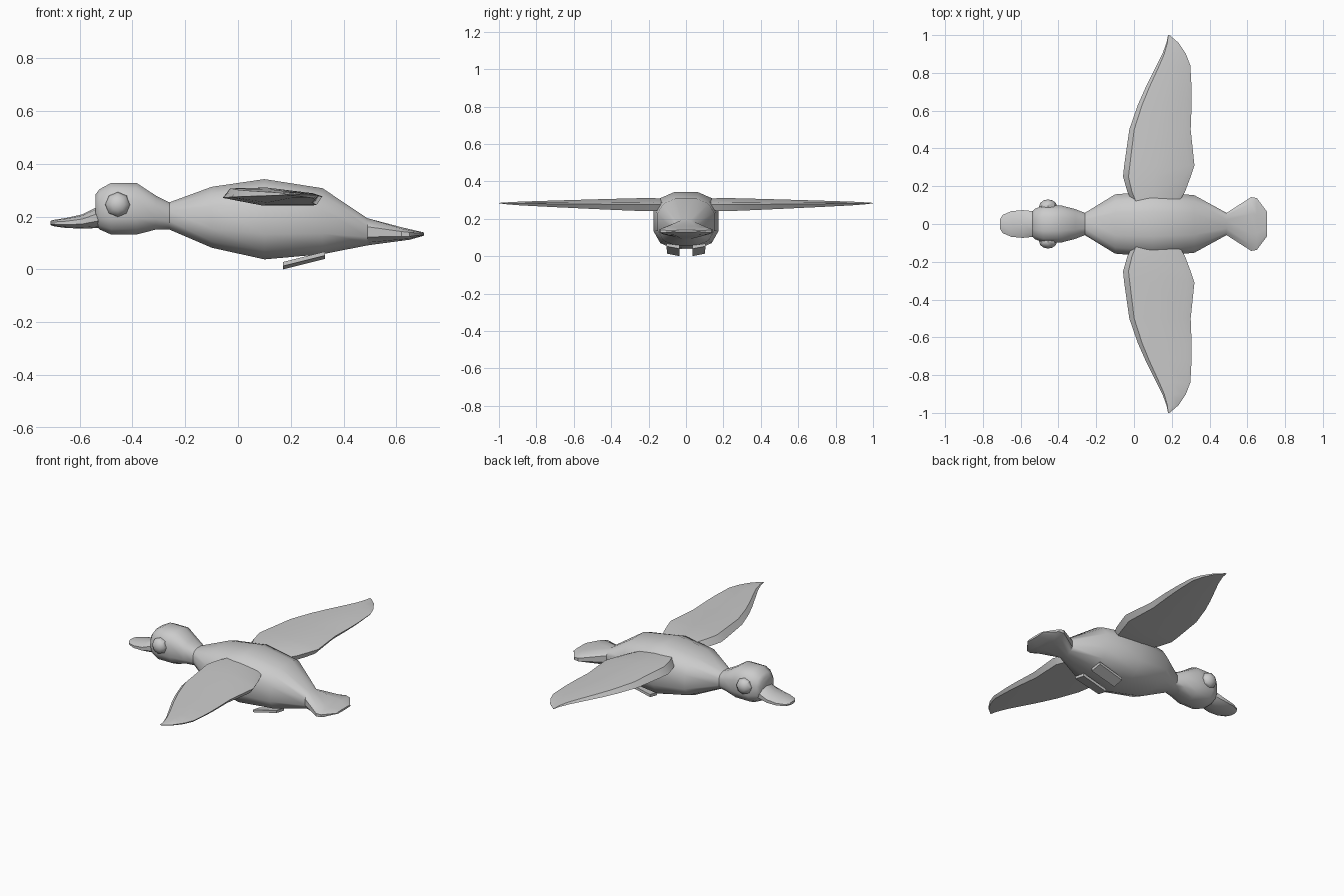
import bpy, bmesh, math

cube = bpy.data.objects.get("Cube")
if cube:
    bpy.data.objects.remove(cube, do_unlink=True)

grey = bpy.data.materials.new("plain grey")
grey.use_nodes = True
grey.diffuse_color = (0.6, 0.6, 0.6, 1)
grey.node_tree.nodes["Principled BSDF"].inputs["Base Color"].default_value = (0.6, 0.6, 0.6, 1)


def finish(name, bm, angle=40):
    bmesh.ops.recalc_face_normals(bm, faces=bm.faces)
    mesh = bpy.data.meshes.new(name)
    bm.to_mesh(mesh)
    bm.free()
    mesh.materials.append(grey)
    obj = bpy.data.objects.new(name, mesh)
    bpy.context.collection.objects.link(obj)
    bpy.ops.object.select_all(action='DESELECT')
    obj.select_set(True)
    bpy.context.view_layer.objects.active = obj
    bpy.ops.object.shade_smooth_by_angle(angle=math.radians(angle))
    return obj


def loft(name, rings, angle=40):
    """Skin a list of equal-length point rings and cap both ends."""
    bm = bmesh.new()
    rows = [[bm.verts.new(p) for p in ring] for ring in rings]
    n = len(rows[0])
    for a, b in zip(rows, rows[1:]):
        for i in range(n):
            j = (i + 1) % n
            bm.faces.new((a[i], a[j], b[j], b[i]))
    bm.faces.new(rows[0])
    bm.faces.new(rows[-1])
    return finish(name, bm, angle)


def oval(x, low, high, half_width, sides=12, power=0.75):
    """Rounded-square cross-section standing across the x axis."""
    ring = []
    for i in range(sides):
        a = 2 * math.pi * (i + 0.5) / sides
        c, s = math.cos(a), math.sin(a)
        top = math.sin(math.pi * (0.5 - 0.5 / sides)) ** power
        c = math.copysign(abs(c) ** power, c) / top
        s = math.copysign(abs(s) ** power, s) / top
        ring.append((x, half_width * c, (low + high) / 2 + (high - low) / 2 * s))
    return ring


# Head, neck, body and fanned tail in one skin: x, bottom, top, half width
body = [(-0.54, 0.17, 0.285, 0.065), (-0.525, 0.15, 0.305, 0.082),
        (-0.48, 0.13, 0.33, 0.10), (-0.385, 0.13, 0.33, 0.10),
        (-0.31, 0.15, 0.28, 0.08), (-0.26, 0.15, 0.255, 0.06),
        (-0.10, 0.08, 0.315, 0.16), (0.10, 0.035, 0.345, 0.177),
        (0.32, 0.055, 0.31, 0.155), (0.49, 0.09, 0.195, 0.06),
        (0.62, 0.108, 0.16, 0.145), (0.65, 0.112, 0.153, 0.14),
        (0.705, 0.128, 0.14, 0.065)]
loft("body", [oval(*s) for s in body])

# Flat, rounded bill
bill = [(-0.71, 0.168, 0.184, 0.025), (-0.695, 0.163, 0.188, 0.05),
        (-0.65, 0.157, 0.195, 0.07), (-0.59, 0.155, 0.208, 0.076),
        (-0.53, 0.157, 0.238, 0.07), (-0.50, 0.16, 0.24, 0.06)]
loft("bill", [oval(*s, sides=10, power=0.9) for s in bill])

# Wing section: position along the chord and height above the chord plane
section = [(0, -0.013), (0.08, 0.023), (0.46, 0.026),
           (0.9, 0.005), (1, -0.008), (0.94, -0.042), (0.42, -0.042)]
# Wing stations: span, leading edge, trailing edge, thickness factor
stations = [(0.12, -0.01, 0.24, 0.9), (0.17, -0.035, 0.27, 1),
            (0.25, -0.058, 0.30, 1), (0.31, -0.052, 0.32, 0.95),
            (0.50, -0.025, 0.30, 0.75), (0.63, 0.02, 0.305, 0.6),
            (0.72, 0.06, 0.305, 0.5), (0.84, 0.12, 0.298, 0.35),
            (0.90, 0.15, 0.275, 0.27), (0.96, 0.172, 0.235, 0.15),
            (1.0, 0.18, 0.188, 0.04)]

for side, label in ((1, "back"), (-1, "front")):
    rings = [[(lead + (trail - lead) * u, side * y, 0.284 + h * thick)
              for u, h in section] for y, lead, trail, thick in stations]
    loft(label + "_wing", rings)

    # Bulging eye
    bm = bmesh.new()
    bmesh.ops.create_uvsphere(bm, u_segments=8, v_segments=6, radius=1)
    for v in bm.verts:
        x, y, z = v.co
        v.co = (-0.455 + 0.048 * x, side * (0.092 + 0.038 * z), 0.245 + 0.048 * y)
    finish(label + "_eye", bm)

    # Webbed foot tucked against the belly, sloping down towards the head
    foot = []
    for x, z, inner, outer in ((0.17, 0.0, 0.035, 0.10), (0.33, 0.04, 0.035, 0.105)):
        foot.append([(x, side * inner, z), (x, side * outer, z + 0.013),
                     (x, side * outer, z + 0.028), (x, side * inner, z + 0.018)])
    loft(label + "_foot", foot, 30)
